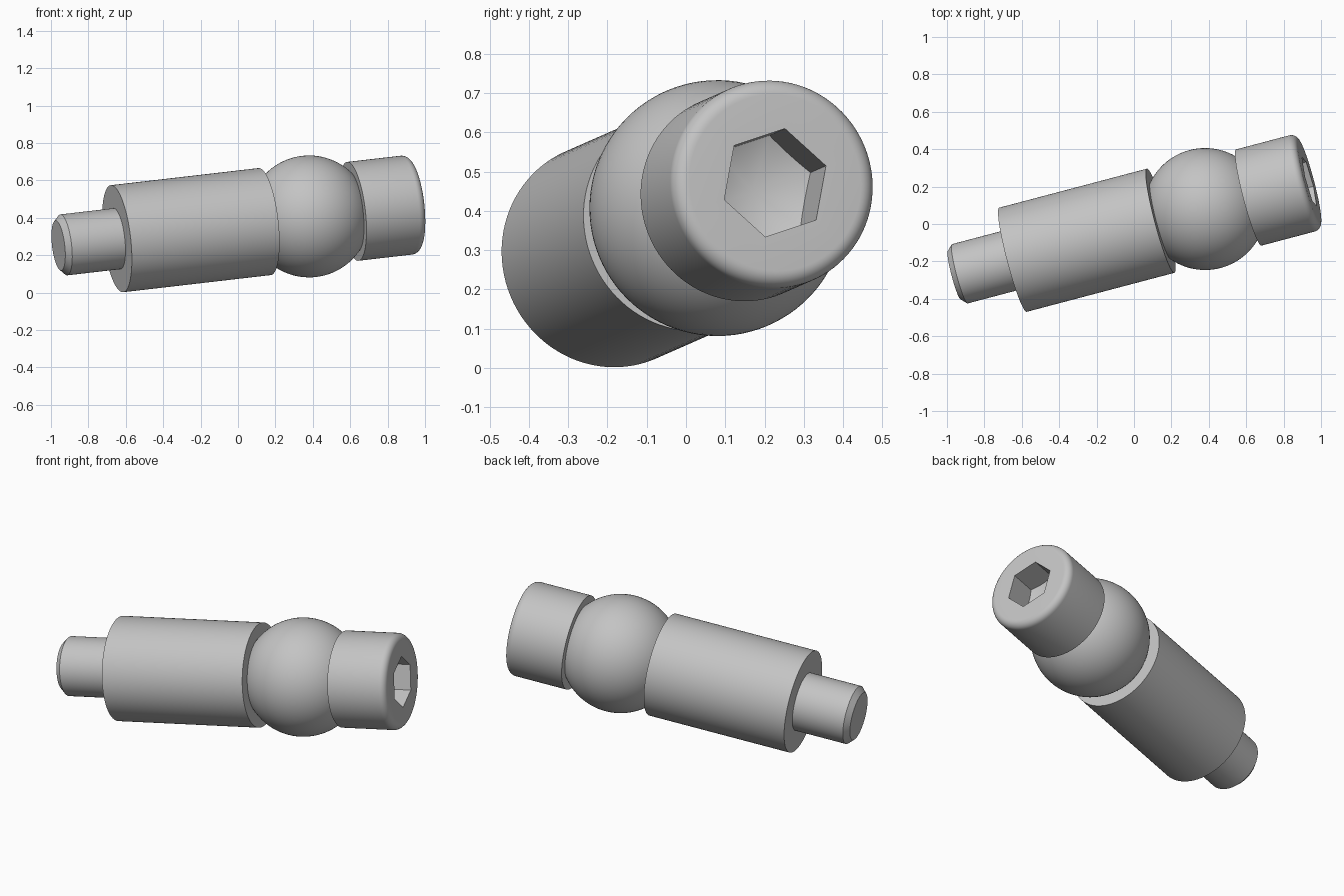
import bpy, bmesh, math
from mathutils import Vector, Matrix

if "Cube" in bpy.data.objects:
    bpy.data.objects.remove(bpy.data.objects["Cube"], do_unlink=True)

SIDES = 96
HEX_R = 0.142

# Tilted frame: local z runs along the pin, local x points at a socket corner
axis = Vector((1, 0.264, 0.116)).normalized()
corner = Vector((-0.0225, 0.025, 0.1375))
corner = (corner - axis * corner.dot(axis)).normalized()
frame = Matrix((corner, axis.cross(corner), axis)).transposed().to_4x4()
frame.translation = Vector((0.38, 0.08, 0.407))

steel = bpy.data.materials.new("satin steel grey")
steel.use_nodes = True
steel.diffuse_color = (0.55, 0.55, 0.55, 1)
steel.node_tree.nodes["Principled BSDF"].inputs["Base Color"].default_value = (0.55, 0.55, 0.55, 1)


def finish(name, bm):
    bmesh.ops.recalc_face_normals(bm, faces=bm.faces)
    bm.transform(frame)
    mesh = bpy.data.meshes.new(name)
    bm.to_mesh(mesh)
    bm.free()
    mesh.materials.append(steel)
    obj = bpy.data.objects.new(name, mesh)
    bpy.context.collection.objects.link(obj)
    bpy.ops.object.select_all(action='DESELECT')
    obj.select_set(True)
    bpy.context.view_layer.objects.active = obj
    bpy.ops.object.shade_smooth_by_angle(angle=math.radians(25))


def circle(radius, height):
    return lambda a: (radius, height)


def hex_radius(a):
    half = math.pi / 6
    return HEX_R * math.cos(half) / math.cos(a % (2 * half) - half)


def loft(name, rings, tip=None):
    """Join rings along the axis; the start is capped, the end capped or brought to a tip."""
    bm = bmesh.new()
    loops = []
    for ring in rings:
        loop = []
        for i in range(SIDES):
            a = math.tau * i / SIDES
            r, h = ring(a)
            loop.append(bm.verts.new((r * math.cos(a), r * math.sin(a), h)))
        loops.append(loop)
    for low, high in zip(loops, loops[1:]):
        for i in range(SIDES):
            j = (i + 1) % SIDES
            bm.faces.new((low[i], low[j], high[j], high[i]))
    bm.faces.new(loops[0][::-1])
    if tip is None:
        bm.faces.new(loops[-1])
    else:
        point = bm.verts.new((0, 0, tip))
        for i in range(SIDES):
            bm.faces.new((loops[-1][i], loops[-1][(i + 1) % SIDES], point))
    finish(name, bm)


# Chamfered end pin and main shaft
loft("end_pin", [circle(0.134, -1.395), circle(0.164, -1.365), circle(0.164, -1.05)])
loft("shaft", [circle(0.288, -1.069), circle(0.288, -0.247)])

# Ball
bm = bmesh.new()
bmesh.ops.create_uvsphere(bm, u_segments=SIDES, v_segments=48, radius=0.326)
finish("ball", bm)

# Head with rounded rim and hexagonal socket ending in a shallow cone
FILLET, TOP, HEAD_R, TIP = 0.04, 0.58, 0.266, 0.36
rings = [circle(HEAD_R, 0.243)]
for k in range(9):
    a = math.pi / 2 * k / 8
    rings.append(circle(HEAD_R - FILLET * (1 - math.cos(a)), TOP - FILLET * (1 - math.sin(a))))
rings.append(lambda a: (hex_radius(a), TOP))
rings.append(lambda a: (hex_radius(a), TIP + 0.45 * hex_radius(a)))
loft("socket_head", rings, tip=TIP)
